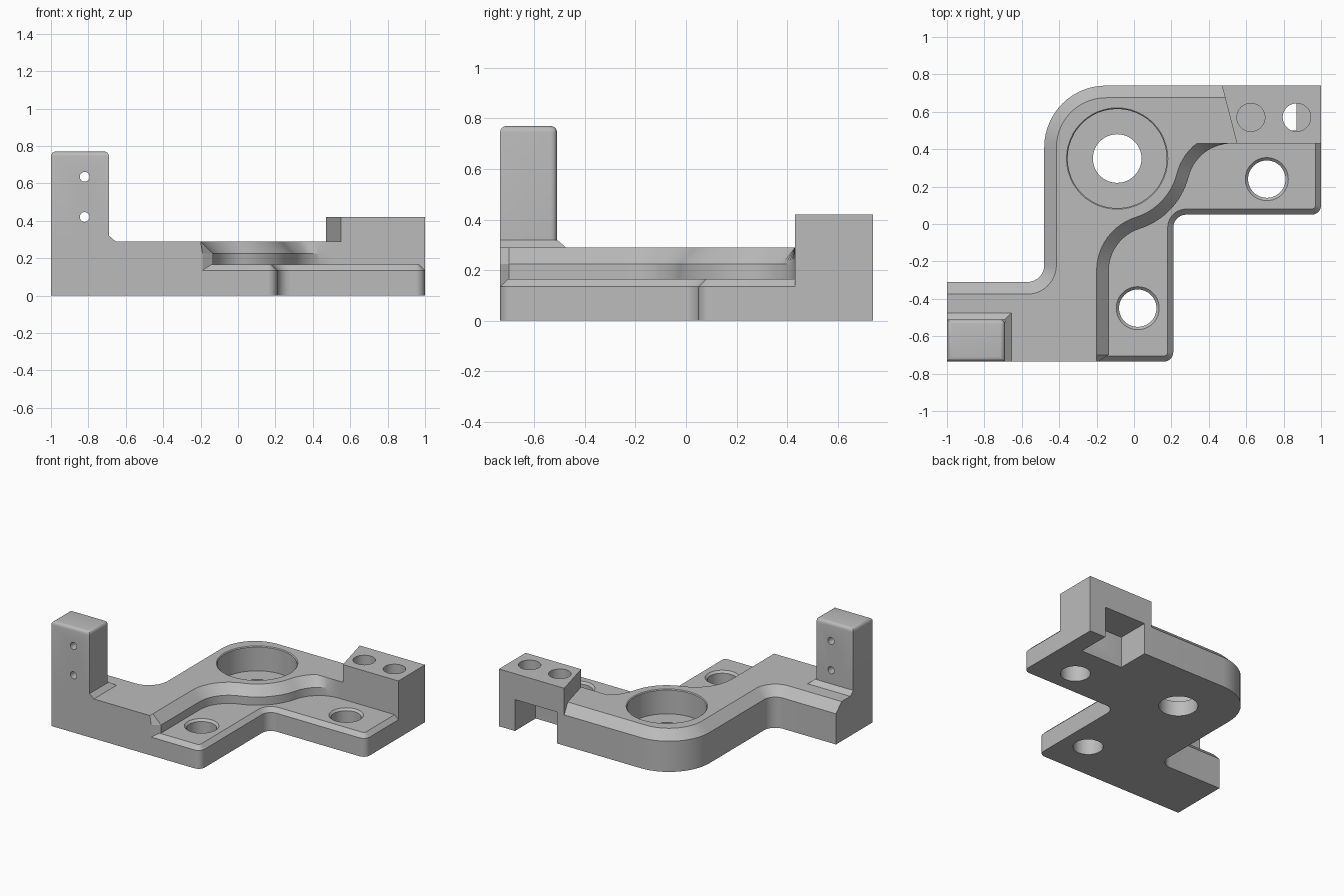
import bpy, bmesh
from math import radians, degrees, cos, sin, atan2, hypot

cube = bpy.data.objects.get("Cube")
if cube:
    bpy.data.objects.remove(cube, do_unlink=True)

grey = bpy.data.materials.new("machined_grey")
grey.use_nodes = True
COLOUR = (0.5, 0.5, 0.5, 1)
grey.diffuse_color = COLOUR
grey.node_tree.nodes["Principled BSDF"].inputs["Base Color"].default_value = COLOUR


def arc(centre, r, a0, a1, n=14):
    """Points on an arc, angles in degrees."""
    steps = [radians(a0 + (a1 - a0) * i / n) for i in range(n + 1)]
    return [(centre[0] + r * cos(a), centre[1] + r * sin(a)) for a in steps]


def rect(x0, x1, y0, y1):
    return [(x0, y0), (x1, y0), (x1, y1), (x0, y1)]


def finish(name, bm):
    bmesh.ops.recalc_face_normals(bm, faces=bm.faces)
    mesh = bpy.data.meshes.new(name)
    bm.to_mesh(mesh)
    bm.free()
    mesh.materials.append(grey)
    obj = bpy.data.objects.new(name, mesh)
    bpy.context.collection.objects.link(obj)
    return obj


def loft_bm(layers):
    """Closed solid through (z, outline) layers with equal point counts."""
    bm = bmesh.new()
    rings = [[bm.verts.new((x, y, z)) for x, y in pts] for z, pts in layers]
    n = len(rings[0])
    bm.faces.new(rings[0][::-1])
    bm.faces.new(rings[-1])
    for lo, hi in zip(rings, rings[1:]):
        for i in range(n):
            j = (i + 1) % n
            bm.faces.new((lo[i], lo[j], hi[j], hi[i]))
    return bm


def loft(name, *layers):
    return finish(name, loft_bm(layers))


def bore(name, centre, *steps):
    """Stepped round cutter from (radius, z) steps."""
    return loft(name, *[(z, arc(centre, r, 0, 352.5, 47)) for r, z in steps])


def combine(target, tool, operation):
    mod = target.modifiers.new(tool.name, 'BOOLEAN')
    mod.object, mod.operation, mod.solver = tool, operation, 'EXACT'
    bpy.context.view_layer.objects.active = target
    bpy.ops.object.modifier_apply(modifier=mod.name)
    bpy.data.objects.remove(tool, do_unlink=True)


BOSS = (-0.09, 0.35)
BEND_A, BEND_B = (0.10, -0.25), (0.52, 0.195)
FRONT, BACK = -0.735, 0.74


def heading(p, q):
    return degrees(atan2(q[1] - p[1], q[0] - p[0]))


def raised_outline(d):
    """Raised arm outline, with the curved and back edges inset by d."""
    boss_r = hypot(BEND_A[0] - BOSS[0], BEND_A[1] - BOSS[1]) - 0.235
    pts = [(-1, FRONT), (-0.19 - d * 0.15, FRONT), (-0.135 - d, -0.70)]
    pts += arc(BEND_A, 0.235 + d, 180, heading(BEND_A, BOSS))
    pts += arc(BOSS, boss_r - d, heading(BOSS, BEND_A), heading(BOSS, BEND_B))[1:-1]
    pts += arc(BEND_B, 0.235 + d, heading(BEND_B, BOSS), 90)
    pts = [(x, min(y, 0.43)) for x, y in pts]
    pts += [(0.6, 0.43), (0.6, BACK - d)]
    pts += arc((-0.15, 0.41), 0.33 - d, 90, 180)
    pts += arc((-0.57, -0.22), 0.09 + d, 0, -90)
    return pts + [(-1, -0.31 - d)]


def plate_outline(d):
    """Low flange outline, with the free edge inset by d."""
    pts = [(-0.3, FRONT + d)]
    pts += arc((0.16, FRONT + 0.05), 0.05 - d, -90, 0)
    pts += arc((0.28, -0.02), 0.07 + d, 180, 90)
    pts += arc((0.95, 0.10), 0.05 - d, -90, 0)
    return pts + [(1 - d, 0.6), (0.3, 0.6), (-0.3, 0.2)]


# Raised arm with chamfered edges
bracket = loft("mounting_bracket", (0, raised_outline(0)),
               (0.225, raised_outline(0)), (0.29, raised_outline(0.065)))

# Low flange
plate = loft("flange", (0, plate_outline(0)), (0.135, plate_outline(0)),
             (0.165, plate_outline(0.03)))

# End block with a slanted inner side
block_shape = [(0.55, 0.43), (1, 0.43), (1, BACK), (0.47, BACK)]
block = loft("end_block", (0, block_shape), (0.42, block_shape))

# Post with rounded top and inner corner, on a flared foot
foot_shape = rect(-1, -0.655, FRONT, -0.475)
post_shape = rect(-1, -0.69, FRONT, -0.51)
foot = loft("post_foot", (0.1, foot_shape), (0.29, foot_shape), (0.32, post_shape))
bm = loft_bm([(0.1, post_shape), (0.77, post_shape)])
rounded = [e for e in bm.edges
           if all(v.co.z > 0.7 for v in e.verts)
           or all(v.co.x > -0.7 and v.co.y > -0.6 for v in e.verts)]
bmesh.ops.bevel(bm, geom=rounded, offset=0.025, segments=4, profile=0.5,
                affect='EDGES')
post = finish("post", bm)

for part in (plate, block, foot, post):
    combine(bracket, part, 'UNION')

# Bearing seat, flange holes, block holes and slot
cutters = [bore("bearing_seat", BOSS, (0.13, -0.1), (0.13, 0.11), (0.265, 0.11),
                (0.265, 0.284), (0.272, 0.291), (0.272, 0.4))]
for spot in ((0.02, -0.45), (0.71, 0.24)):
    cutters.append(bore("flange_hole", spot, (0.1, -0.1), (0.1, 0.15),
                        (0.116, 0.166), (0.116, 0.25)))
for x, floor in ((0.625, 0.3), (0.87, 0.2)):
    cutters.append(bore("block_hole", (x, 0.57), (0.075, floor), (0.075, 0.5)))
slot_shape = rect(0.53, 0.87, 0.5, 0.9)
cutters.append(loft("slot", (-0.1, slot_shape), (0.23, slot_shape)))

# Small cross holes through the post
for z in (0.635, 0.42):
    hole = bore("post_hole", (0, 0), (0.026, -0.3), (0.026, 0.3))
    hole.rotation_euler.x = radians(90)
    hole.location = (-0.82, -0.62, z)
    cutters.append(hole)
bpy.context.view_layer.update()
for cutter in cutters:
    combine(bracket, cutter, 'DIFFERENCE')

bpy.ops.object.select_all(action='DESELECT')
bracket.select_set(True)
bpy.context.view_layer.objects.active = bracket
bpy.ops.object.shade_smooth_by_angle(angle=radians(25))
